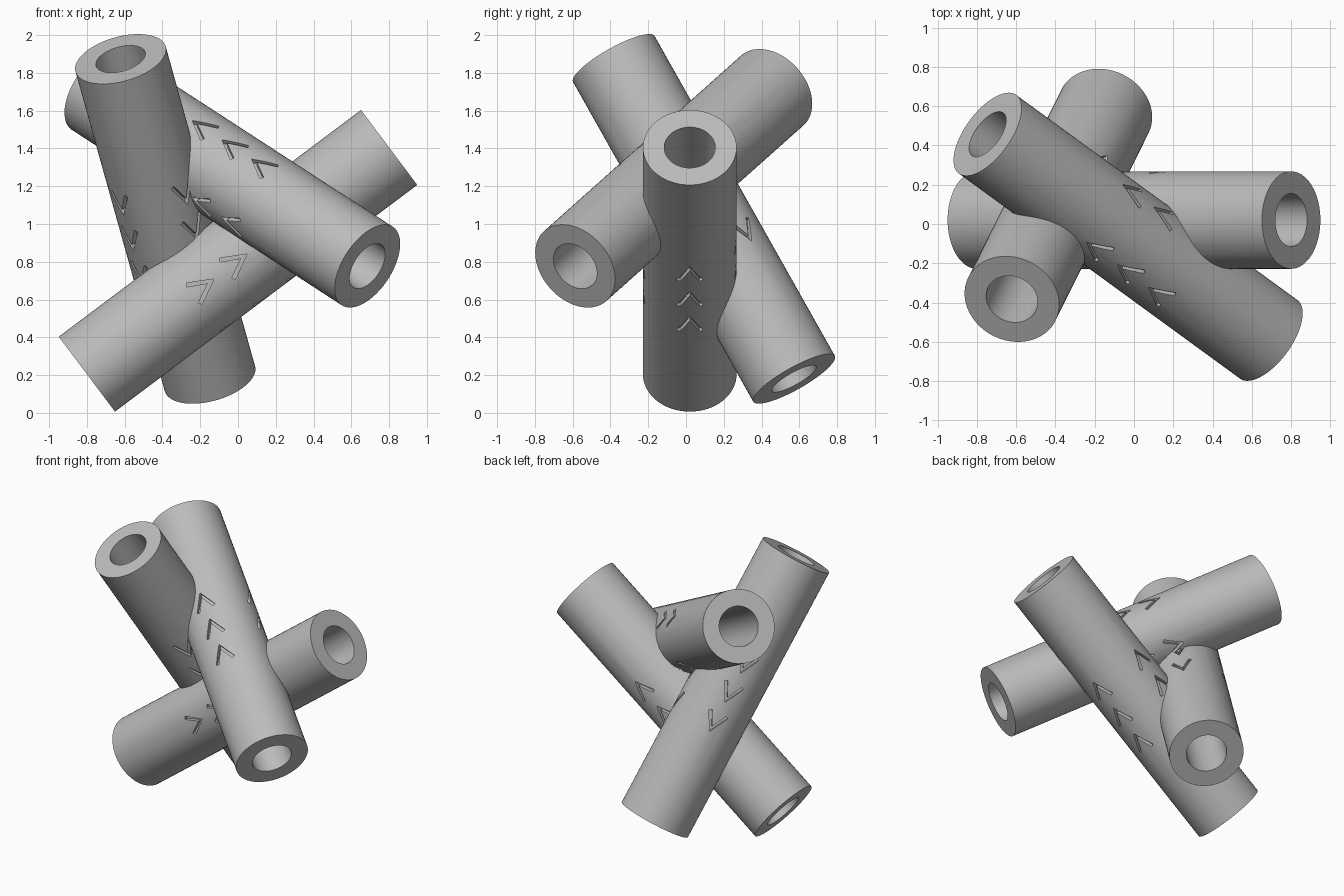
import bpy, bmesh, math
from mathutils import Matrix, Vector

cube = bpy.data.objects.get("Cube")
if cube:
    bpy.data.objects.remove(cube, do_unlink=True)

RADIUS, BORE, LENGTH = 0.248, 0.135, 2.0
SIDES = 64

grey = bpy.data.materials.new("plain grey")
grey.use_nodes = True
grey.diffuse_color = (0.5, 0.5, 0.5, 1)
grey.node_tree.nodes["Principled BSDF"].inputs["Base Color"].default_value = (0.5, 0.5, 0.5, 1)


def make_object(name, bm, matrix):
    bmesh.ops.recalc_face_normals(bm, faces=bm.faces)
    mesh = bpy.data.meshes.new(name)
    bm.to_mesh(mesh)
    bm.free()
    mesh.transform(matrix)
    mesh.materials.append(grey)
    obj = bpy.data.objects.new(name, mesh)
    bpy.context.collection.objects.link(obj)
    return obj


def rod(name, radius, length, matrix):
    bm = bmesh.new()
    bmesh.ops.create_cone(bm, cap_ends=True, segments=SIDES, radius1=radius,
                          radius2=radius, depth=length)
    return make_object(name, bm, matrix)


def arrow_cutter(matrix):
    """Three arrow marks on each of four sides, pointing along the rod."""
    outline = [(0, 0.06), (0.07, -0.07), (0.052, -0.08),
               (0, 0.022), (-0.052, -0.08), (-0.07, -0.07)]
    bm = bmesh.new()
    for side in range(4):
        turn = Matrix.Rotation(side * math.pi / 2, 4, 'Z')
        for step in (-0.22, 0, 0.22):
            pts = [turn @ Vector((RADIUS - 0.028, w, t + step)) for w, t in outline]
            face = bm.faces.new([bm.verts.new(p) for p in pts])
            new = bmesh.ops.extrude_face_region(bm, geom=[face])["geom"]
            out = turn @ Vector((0.06, 0, 0))
            bmesh.ops.translate(bm, vec=out,
                                verts=[v for v in new if isinstance(v, bmesh.types.BMVert)])
    return make_object("arrow_cutter", bm, matrix)


def boolean(target, tool, operation):
    """Apply a boolean and discard the tool."""
    mod = target.modifiers.new("boolean", 'BOOLEAN')
    mod.operation = operation
    mod.solver = 'EXACT'
    mod.object = tool
    bpy.context.view_layer.objects.active = target
    bpy.ops.object.modifier_apply(modifier=mod.name)
    bpy.data.objects.remove(tool, do_unlink=True)


# Each rod: centre, axis, direction of one row of arrows
rods = [
    ((0, 0.02, 0.805), (0.8, 0, 0.6), (0, 1, 0)),
    ((-0.03, -0.065, 1.242), (-0.717, 0.523, 0.466), (-0.05, -0.7, 0.71)),
    ((-0.385, 0.095, 1.027), (0.237, 0.478, -0.848), (-0.73, -0.48, -0.47)),
]

# Engraved solid rods and their bores
solids, bores = [], []
for centre, axis, row in rods:
    z = Vector(axis).normalized()
    y = z.cross(Vector(row)).normalized()
    x = y.cross(z)
    frame = Matrix.Translation(centre) @ Matrix((x, y, z)).transposed().to_4x4()
    solid = rod("crossed_tubes", RADIUS, LENGTH, frame)
    boolean(solid, arrow_cutter(frame), 'DIFFERENCE')
    solids.append(solid)
    bores.append(rod("bore", BORE, LENGTH + 0.2, frame))

# Fuse the rods, then drill the bores through everything
body = solids[0]
for other in solids[1:]:
    boolean(body, other, 'UNION')
for bore in bores:
    boolean(body, bore, 'DIFFERENCE')

body.name = "crossed_tubes"
bpy.ops.object.select_all(action='DESELECT')
body.select_set(True)
bpy.context.view_layer.objects.active = body
bpy.ops.object.shade_smooth_by_angle(angle=math.radians(30))
